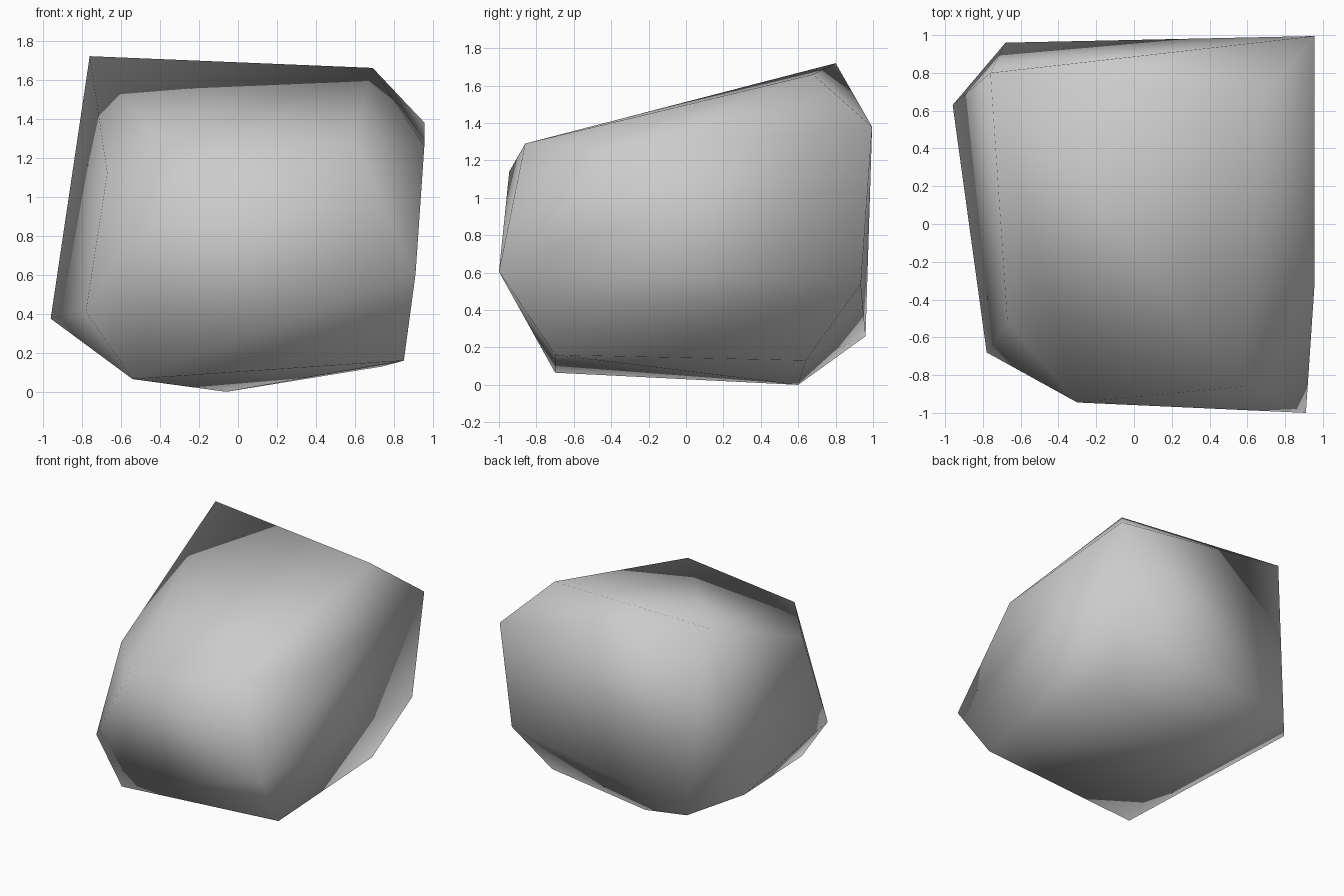
import bpy
import bmesh


def make_material(name, colour):
    mat = bpy.data.materials.new(name)
    mat.use_nodes = True
    mat.diffuse_color = colour
    shader = next(n for n in mat.node_tree.nodes if n.type == 'BSDF_PRINCIPLED')
    shader.inputs["Base Color"].default_value = colour
    shader.inputs["Roughness"].default_value = 0.9
    return mat


def make_hull(name, corners, mat):
    """Wrap a tight triangulated skin around the given corner points."""
    bm = bmesh.new()
    for corner in corners:
        bm.verts.new(corner)
    bmesh.ops.convex_hull(bm, input=bm.verts[:], use_existing_faces=False)
    loose = [v for v in bm.verts if not v.link_faces]
    bmesh.ops.delete(bm, geom=loose, context='VERTS')
    bmesh.ops.recalc_face_normals(bm, faces=bm.faces[:])
    for face in bm.faces:
        face.smooth = True
    mesh = bpy.data.meshes.new(name)
    bm.to_mesh(mesh)
    bm.free()
    mesh.materials.append(mat)
    obj = bpy.data.objects.new(name, mesh)
    bpy.context.collection.objects.link(obj)
    return obj


default_cube = bpy.data.objects.get("Cube")
if default_cube:
    bpy.data.objects.remove(default_cube, do_unlink=True)

stone_grey = make_material("stone grey", (0.6, 0.6, 0.6, 1))

# Corners of the sloping top
top_corners = [
    (-0.76, 0.80, 1.72), (0.69, 0.68, 1.66), (0.955, 0.995, 1.38),
    (0.955, -0.33, 1.26), (0.585, -0.86, 1.29), (-0.30, -0.945, 1.14),
    (-0.67, -0.52, 1.12),
]
# Corners around the flanks
side_corners = [
    (0.91, -1.0, 0.605), (0.89, 0.935, 0.54), (-0.68, 0.96, 0.26),
    (-0.96, 0.63, 0.375), (-0.78, -0.68, 0.41),
]
# Corners of the underside
base_corners = [
    (0.85, -0.70, 0.16), (0.74, 0.64, 0.13), (-0.06, 0.60, 0),
    (-0.54, -0.70, 0.065),
]

make_hull("boulder", top_corners + side_corners + base_corners, stone_grey)
